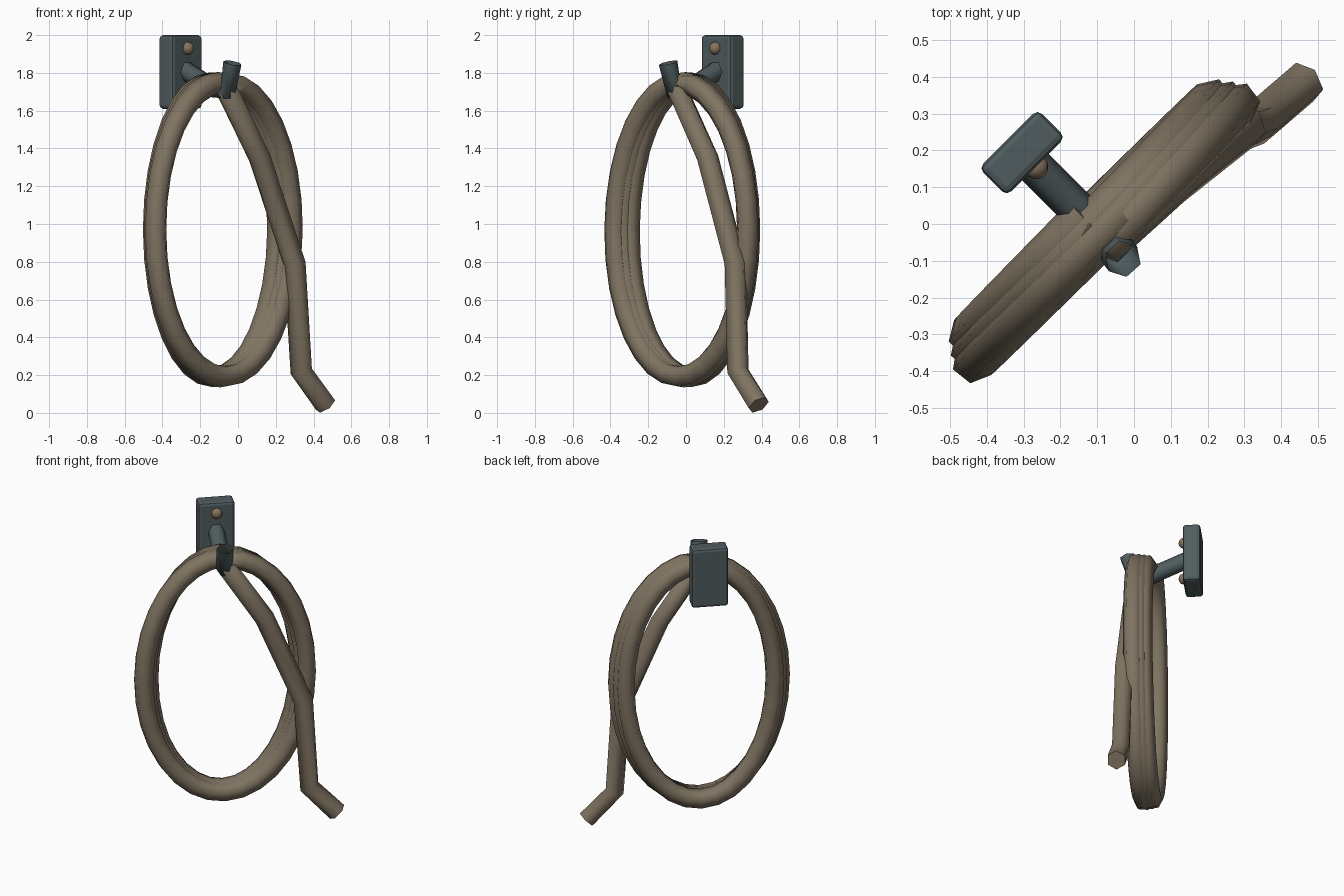
import bpy, bmesh, math
from mathutils import Matrix, Vector

if "Cube" in bpy.data.objects:
    bpy.data.objects.remove(bpy.data.objects["Cube"])

S = math.sqrt(0.5)
U0 = -0.076            # centre line of the whole assembly


def world(u, n, z):
    """u runs along the wall, n points out of the wall, z is up."""
    return Vector(((u + n) * S, (u - n) * S, z))


def material(name, rgb):
    m = bpy.data.materials.new(name)
    m.diffuse_color = (*rgb, 1)
    m.use_nodes = True
    m.node_tree.nodes["Principled BSDF"].inputs["Base Color"].default_value = m.diffuse_color
    return m


ROPE = material("rope_tan", (0.215, 0.175, 0.122))
METAL = material("slate_metal", (0.08, 0.108, 0.114))
SCREW = material("screw_bronze", (0.24, 0.17, 0.105))


def tube(name, pts, radius, res, caps, mat):
    cu = bpy.data.curves.new(name, 'CURVE')
    cu.dimensions = '3D'
    cu.bevel_depth = radius
    cu.bevel_resolution = res
    cu.use_fill_caps = caps
    sp = cu.splines.new('POLY')
    sp.points.add(len(pts) - 1)
    for p, co in zip(sp.points, pts):
        p.co = (*co, 1)
    sp.use_smooth = True
    cu.materials.append(mat)
    ob = bpy.data.objects.new(name, cu)
    bpy.context.collection.objects.link(ob)
    return ob


def mesh_object(name, bm, mat, matrix, smooth=False):
    me = bpy.data.meshes.new(name)
    for f in bm.faces:
        f.smooth = smooth
    bm.to_mesh(me)
    bm.free()
    me.materials.append(mat)
    ob = bpy.data.objects.new(name, me)
    ob.matrix_world = matrix
    bpy.context.collection.objects.link(ob)
    return ob


def frame(u, n, z):
    return Matrix.Translation(world(u, n, z)) @ Matrix.Rotation(math.pi / 4, 4, 'Z')


# Coiled rope: three slightly widening oval turns, then the hanging tail
TURNS, STEPS = 3, 32
path = []
for i in range(TURNS * STEPS + 1):
    t = i / (TURNS * STEPS)
    a = 2 * math.pi * TURNS * t
    width = 0.448 + 0.064 * t
    path.append(world(U0 - width * math.sin(a), -0.108 + 0.085 * t,
                      0.97 + 0.78 * math.cos(a)))
path += [Vector(p) for p in ((-0.06, -0.045, 1.71), (0.115, 0.115, 1.35),
                             (0.30, 0.262, 0.79), (0.335, 0.275, 0.22),
                             (0.463, 0.385, 0.042))]
tube("coiled_rope", path, 0.06, 1, True, ROPE)

# Hook: open-ended bent bar leaving the plate, cradling the rope, turning up
tube("hook_bar", [world(-0.08, -0.32, 1.815), world(-0.08, -0.10, 1.715),
                  world(-0.083, 0.005, 1.70), world(-0.088, 0.046, 1.853)],
     0.051, 1, False, METAL)

# Wall plate with softened edges
bm = bmesh.new()
bmesh.ops.create_cube(bm, size=1, matrix=Matrix.Diagonal((0.226, 0.107, 0.39, 1)))
bmesh.ops.bevel(bm, geom=bm.edges[:], offset=0.018, segments=2,
                profile=0.5, affect='EDGES')
mesh_object("wall_plate", bm, METAL, frame(-0.078, -0.352, 1.805))

# Two round screw heads
for label, z in (("upper", 1.93), ("lower", 1.68)):
    bm = bmesh.new()
    bmesh.ops.create_uvsphere(bm, u_segments=12, v_segments=8, radius=0.034)
    mesh_object(label + "_screw", bm, SCREW, frame(-0.078, -0.298, z), True)
